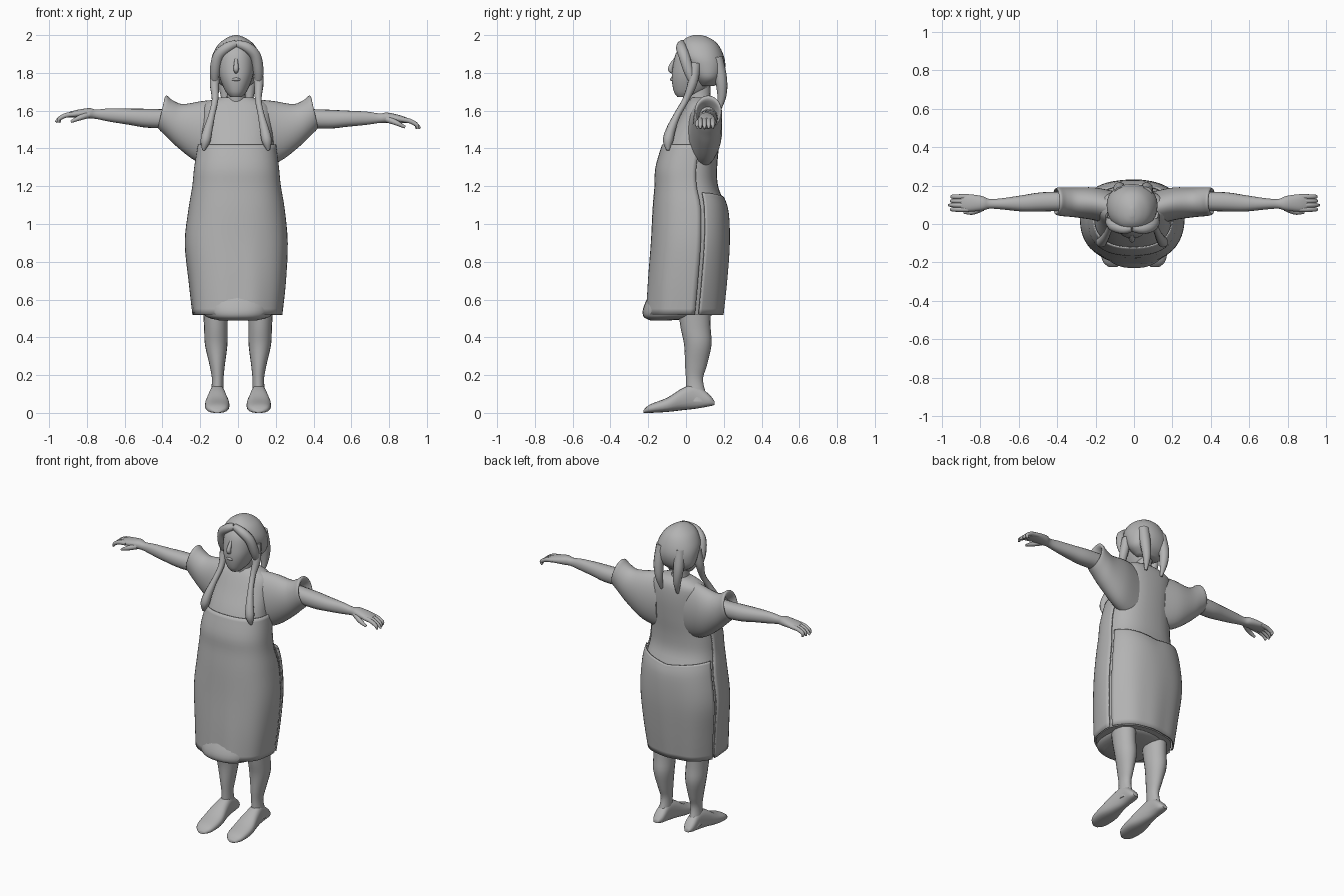
import bpy, bmesh, math
from mathutils import Vector

default = bpy.data.objects.get("Cube")
if default:
    bpy.data.objects.remove(default, do_unlink=True)

grey = bpy.data.materials.new("plain grey")
grey.use_nodes = True
tone = (0.45, 0.45, 0.45, 1)
grey.diffuse_color = tone
shader = next(n for n in grey.node_tree.nodes if n.type == 'BSDF_PRINCIPLED')
shader.inputs["Base Color"].default_value = tone
shader.inputs["Roughness"].default_value = 0.7


def finish(obj):
    """Link an object, colour it and smooth it."""
    bpy.context.collection.objects.link(obj)
    obj.data.materials.append(grey)
    bpy.ops.object.select_all(action='DESELECT')
    obj.select_set(True)
    bpy.context.view_layer.objects.active = obj
    if obj.type == 'MESH':
        bpy.ops.object.shade_smooth_by_angle(angle=math.radians(50))
    return obj


def spline(rows, steps):
    """Smoothly interpolate rows of numbers."""
    out = []
    last = len(rows) - 1
    for i in range(last):
        p, q, r, s = (rows[min(max(i + k, 0), last)] for k in (-1, 0, 1, 2))
        for j in range(steps):
            t = j / steps
            out.append([b + t / 2 * (c - a + t * (2 * a - 5 * b + 4 * c - d
                        + t * (3 * (b - c) + d - a)))
                        for a, b, c, d in zip(p, q, r, s)])
    return out + [list(rows[-1])]


def loft(name, axis, rows, power=2, sides=32, steps=4, arc=None, grow=0, warp=None):
    """Skin rounded sections: position, low and high on the other two axes."""
    bm = bmesh.new()
    rings = []
    start, end = arc or (0, 2)
    count = sides + 1 if arc else sides
    for t, a0, a1, b0, b1 in spline(rows, steps):
        ring = []
        for k in range(count):
            ang = math.pi * (start + (end - start) * k / sides)
            c, s = math.cos(ang), math.sin(ang)
            a = (a0 + a1) / 2 + ((a1 - a0) / 2 + grow) * math.copysign(abs(c) ** (2 / power), c)
            b = (b0 + b1) / 2 + ((b1 - b0) / 2 + grow) * math.copysign(abs(s) ** (2 / power), s)
            co = Vector({'z': (a, b, t), 'x': (t, a, b), 'y': (a, t, b)}[axis])
            ring.append(bm.verts.new(warp(co) if warp else co))
        rings.append(ring)
    for low, high in zip(rings, rings[1:]):
        for k in range(sides):
            n = (k + 1) % count
            bm.faces.new((low[k], low[n], high[n], high[k]))
    if not arc:
        bm.faces.new(rings[0])
        bm.faces.new(rings[-1])
    bmesh.ops.recalc_face_normals(bm, faces=bm.faces)
    mesh = bpy.data.meshes.new(name)
    bm.to_mesh(mesh)
    bm.free()
    obj = finish(bpy.data.objects.new(name, mesh))
    if arc:
        shell = obj.modifiers.new("cloth thickness", 'SOLIDIFY')
        shell.thickness = 0.008
        shell.offset = 0
    return obj


def strand(name, points):
    """Tapered tube through points of x, y, z, radius."""
    curve = bpy.data.curves.new(name, 'CURVE')
    curve.dimensions = '3D'
    curve.bevel_depth = 1
    curve.bevel_resolution = 3
    curve.use_fill_caps = True
    path = spline(points, 5)
    line = curve.splines.new('POLY')
    line.points.add(len(path) - 1)
    for point, (x, y, z, r) in zip(line.points, path):
        point.co = (x, y, z, 1)
        point.radius = r
    line.use_smooth = True
    return finish(bpy.data.objects.new(name, curve))


# Dress: bodice and skirt body
def folds(v):
    """Soft vertical folds that deepen toward the hem."""
    depth = 0.018 * max(0, 1.1 - v.z)
    ang = math.atan2(v.y, v.x)
    scale = 1 + depth * (math.sin(9 * ang) + math.sin(5 * ang + 1))
    return Vector((v.x * scale, v.y * scale, v.z))


skirt = [(.52, -.23, .22, -.2, .18), (.7, -.25, .24, -.19, .2),
         (.9, -.27, .25, -.175, .215), (1.08, -.25, .235, -.165, .21),
         (1.2, -.23, .215, -.155, .17)]
bodice = [(1.3, -.22, .205, -.15, .165), (1.42, -.2, .19, -.115, .175),
          (1.54, -.19, .18, -.05, .18), (1.63, -.18, .16, .0, .17),
          (1.67, -.1, .08, .03, .14)]
loft("dress_body", 'z', skirt + bodice, 2.4, warp=folds)
loft("front_panel", 'z', skirt + bodice[:2], 2.4, arc=(.93, 2.07), grow=.008, warp=folds)
back_rows = skirt[:4] + [(1.17, -.235, .22, -.16, .19)]
loft("back_panel", 'z', back_rows, 2.4, arc=(.1, .9), grow=.012,
     warp=lambda v: folds(v) - Vector((0, 0, max(0, v.z - 1) * .25 * (1 - abs(v.x) * 4))))
loft("underskirt", 'z', [(.49, -.1, .1, -.19, -.08), (.51, -.17, .17, -.225, .12),
                         (.56, -.19, .19, -.225, .16), (.66, -.19, .19, -.18, .17)], 2.4)
loft("neck", 'z', [(1.58, -.08, .06, .02, .15), (1.67, -.06, .04, .01, .13),
                   (1.76, -.06, .04, .0, .13)], sides=20)

for side, label, lift in ((1, "left", 0), (-1, "right", .06)):
    def flip(v, s=side, up=lift):
        """Place a limb on its side, raising the hand a little."""
        return Vector((v.x * s, v.y, v.z + up * max(0, abs(v.x) - .4)))

    def cuff(v, s=side):
        """Slant the sleeve opening outward at the bottom."""
        return Vector(((v.x - .22 * (v.z - 1.58) * max(0, v.x - .1) / .3) * s, v.y, v.z))

    # Wide sleeve with a raised shoulder tip
    loft(label + "_sleeve", 'x', [(.1, -.01, .17, 1.29, 1.66), (.2, .02, .19, 1.33, 1.65),
         (.3, .035, .19, 1.41, 1.635), (.36, .04, .19, 1.465, 1.655), (.4, .045, .19, 1.5, 1.68),
         (.405, .055, .18, 1.51, 1.66), (.36, .07, .16, 1.52, 1.62)], 2, warp=cuff)

    # Arm and palm
    loft(label + "_arm", 'x', [(.33, .07, .17, 1.51, 1.61), (.48, .065, .165, 1.505, 1.605),
         (.58, .065, .15, 1.515, 1.6), (.68, .075, .135, 1.525, 1.595),
         (.75, .08, .13, 1.535, 1.585), (.79, .07, .145, 1.535, 1.59),
         (.86, .065, .155, 1.535, 1.575), (.9, .07, .15, 1.535, 1.56)], 2.2, 20, warp=flip)

    # Fingers and thumb
    for n in range(4):
        y = .076 + n * .022
        tip = .965 - .012 * abs(n - 1)
        points = [(.86, y, 1.554, .014), (.91, y, 1.545, .013),
                  (.945, y, 1.525, .011), (tip, y, 1.505, .006)]
        strand(f"{label}_finger_{n + 1}", [(*flip(Vector(p[:3])), p[3]) for p in points])
    thumb = [(.79, .085, 1.555, .018), (.84, .062, 1.535, .014), (.885, .06, 1.512, .007)]
    strand(label + "_thumb", [(*flip(Vector(p[:3])), p[3]) for p in thumb])

    # Bare leg and foot
    loft(label + "_leg", 'z', [(.06, .075, .15, .0, .12), (.17, .077, .138, .0, .09),
         (.25, .07, .15, -.005, .11), (.36, .056, .175, -.01, .135),
         (.46, .055, .18, -.03, .13), (.62, .05, .19, -.05, .13)], sides=20, warp=flip)
    loft(label + "_foot", 'y', [(-.225, .09, .13, .0, .015), (-.19, .055, .165, .0, .045),
         (-.1, .045, .175, .005, .08), (-.02, .06, .16, .014, .13), (.05, .072, .147, .022, .15),
         (.12, .075, .145, .034, .1), (.152, .095, .13, .042, .06)], 2.5, 20, warp=flip)

    # Braid sweeping from the temple onto the chest
    x = side * .13 - .008
    strand(label + "_braid", [(x * .8, .05, 1.85, .03), (x * .9, .035, 1.75, .026),
           (x * .88, .0, 1.66, .018), (x, -.045, 1.58, .018), (x * 1.15, -.08, 1.5, .025),
           (x * 1.25, -.095, 1.44, .027), (x * 1.32, -.095, 1.39, .008)])
    # Front hair parted at the middle
    strand(label + "_parted_hair", [(-.01, -.02, 1.955, .02), (x * .4, -.025, 1.935, .028),
           (x * .75, -.01, 1.89, .03), (x * .88, .015, 1.81, .028), (x * .88, .04, 1.74, .018)])
    # Loose lock at the back
    strand(label + "_back_lock", [(x * .5, .16, 1.88, .035), (x * .55, .185, 1.77, .032),
           (x * .5, .19, 1.68, .024), (x * .45, .175, 1.6, .008)])

# Head, with hair cap behind the face
loft("face", 'z', [(1.672, -.04, .02, -.045, .03), (1.7, -.065, .045, -.064, .1),
     (1.76, -.092, .072, -.075, .14), (1.82, -.105, .085, -.072, .16),
     (1.9, -.1, .08, -.055, .16), (1.95, -.07, .05, -.02, .14)], 2.2)
loft("hair_cap", 'z', [(1.73, -.08, .06, .07, .15), (1.77, -.13, .11, .04, .19),
     (1.83, -.142, .122, .0, .208), (1.89, -.137, .117, -.035, .2),
     (1.95, -.105, .085, -.03, .17), (1.985, -.06, .04, .0, .125),
     (2, -.02, .0, .04, .08)], 2.1)
strand("nose", [(-.01, -.055, 1.875, .008), (-.01, -.074, 1.845, .012),
                (-.01, -.082, 1.818, .014), (-.01, -.07, 1.803, .009)])
strand("lips", [(-.035, -.066, 1.764, .004), (-.01, -.076, 1.766, .009),
                (.015, -.066, 1.764, .004)])
